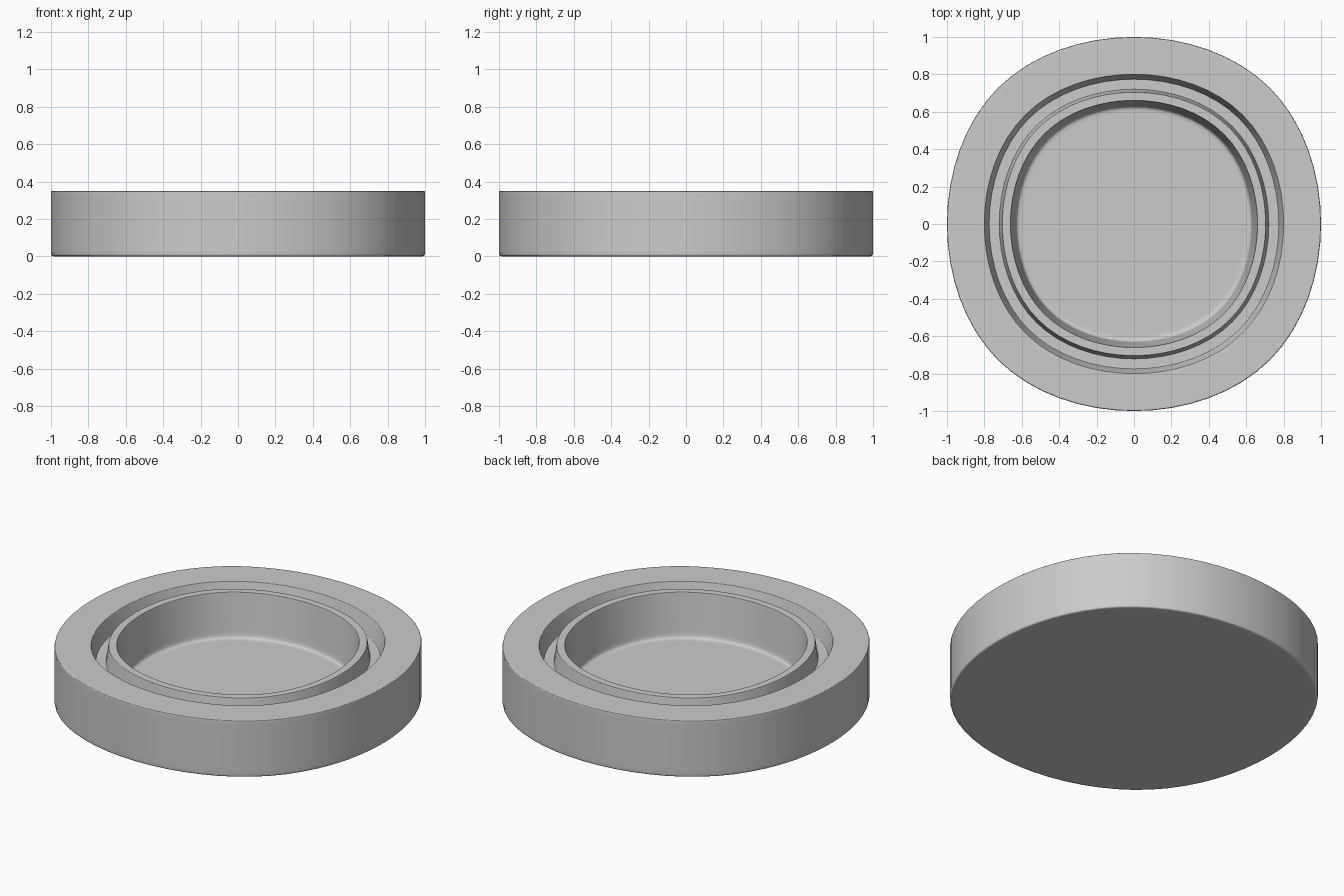
import bpy
import bmesh
from mathutils import Vector

cube = bpy.data.objects.get("Cube")
if cube:
    bpy.data.objects.remove(cube)

# A square cage smooths to a soft, squarish circle of this relative radius
CAGE_SCALE = 12 / 11


def supported(profile):
    """Add a holding point on both sides of every corner (radius, z, softness)."""
    rings = []
    for i, (r, z, soft) in enumerate(profile):
        corner = Vector((r, z))
        near = []
        for j in (i - 1, i + 1):
            if 0 <= j < len(profile):
                step = Vector(profile[j][:2]) - corner
                near.append(corner + step.normalized() * min(soft, step.length * 0.4))
            else:
                near.append(corner)
        rings += [p for k, p in enumerate((near[0], corner, near[1]))
                  if k == 1 or (p - corner).length > 1e-5]
    return rings


def squircle_body(name, profile, material):
    bm = bmesh.new()
    loops = []
    for p in supported(profile):
        h = p.x * CAGE_SCALE
        loops.append([bm.verts.new((x * h, y * h, p.y))
                      for x, y in ((-1, -1), (1, -1), (1, 1), (-1, 1))])
    for a, b in zip(loops, loops[1:]):
        for i in range(4):
            j = (i + 1) % 4
            bm.faces.new((a[i], a[j], b[j], b[i]))
    # Flat caps under the body and inside the bowl
    bm.faces.new(loops[0][::-1])
    bm.faces.new(loops[-1])
    bmesh.ops.recalc_face_normals(bm, faces=bm.faces)
    for f in bm.faces:
        f.smooth = True
    mesh = bpy.data.meshes.new(name)
    bm.to_mesh(mesh)
    bm.free()
    mesh.materials.append(material)
    obj = bpy.data.objects.new(name, mesh)
    bpy.context.collection.objects.link(obj)
    sub = obj.modifiers.new("Smooth", 'SUBSURF')
    sub.levels = sub.render_levels = 4
    return obj


grey = bpy.data.materials.new("plain_grey")
grey.use_nodes = True
color = (0.6, 0.6, 0.6, 1)
grey.diffuse_color = color
grey.node_tree.nodes["Principled BSDF"].inputs["Base Color"].default_value = color

# Section from the underside, up the wall, through the groove, over the lip, into the bowl
section = [
    (0.85, 0.0, 0.02),
    (1.0, 0.0, 0.025),
    (1.0, 0.35, 0.012),
    (0.8, 0.35, 0.006),
    (0.775, 0.25, 0.006),
    (0.72, 0.25, 0.006),
    (0.705, 0.35, 0.006),
    (0.66, 0.35, 0.006),
    (0.63, 0.08, 0.04),
    (0.5, 0.08, 0.03),
]
squircle_body("round_dish", section, grey)
